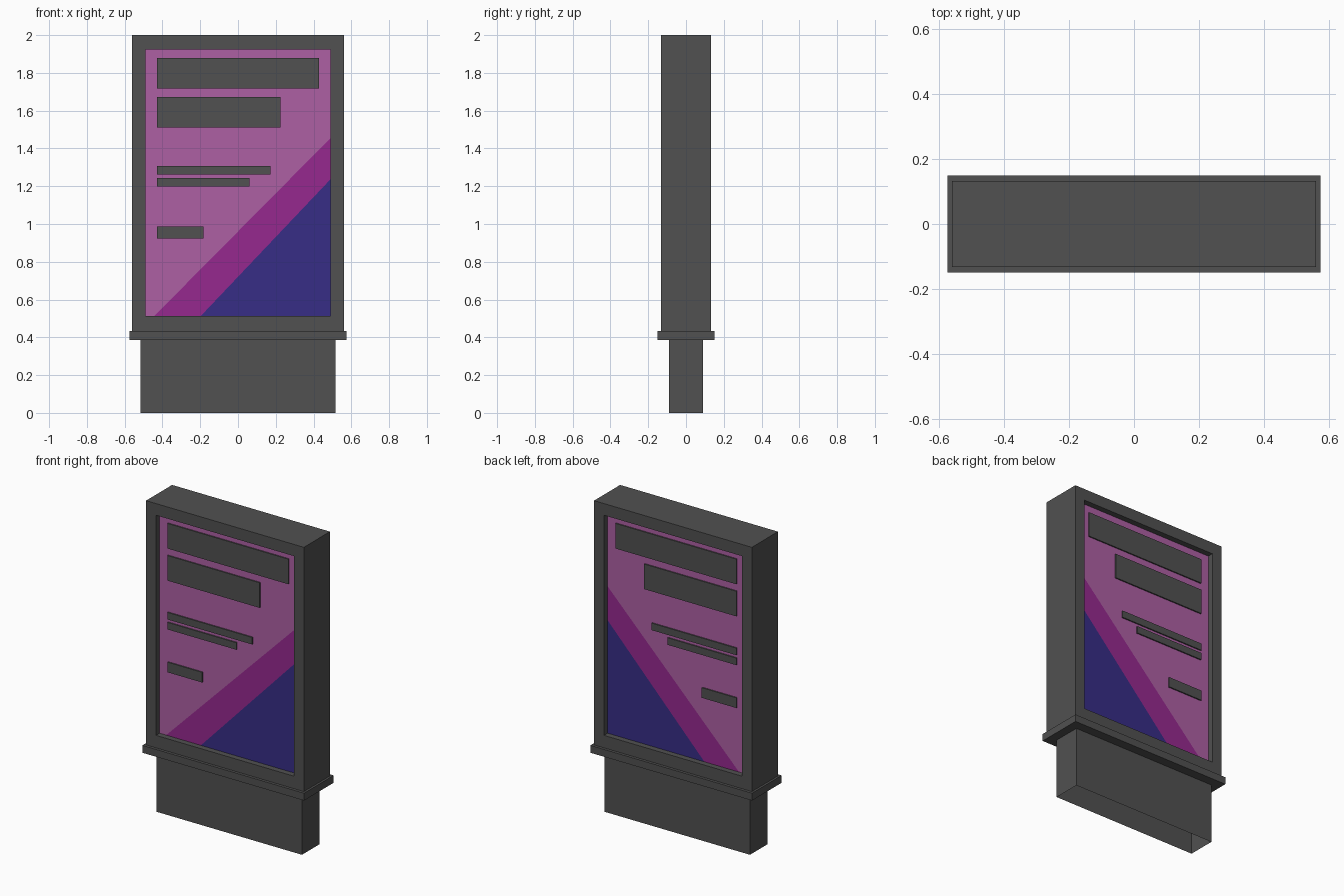
import bpy, bmesh
from mathutils import Vector

if "Cube" in bpy.data.objects:
    bpy.data.objects.remove(bpy.data.objects["Cube"])


def material(name, rgb):
    m = bpy.data.materials.new(name)
    m.diffuse_color = (*rgb, 1.0)
    m.use_nodes = True
    m.node_tree.nodes["Principled BSDF"].inputs["Base Color"].default_value = m.diffuse_color
    return m


GREY = material("charcoal grey", (0.082, 0.082, 0.082))
PINK = material("orchid pink", (0.42, 0.115, 0.37))
MAGENTA = material("magenta", (0.305, 0.022, 0.275))
BLUE = material("indigo blue", (0.038, 0.026, 0.24))


def finish(bm, name, mats):
    me = bpy.data.meshes.new(name)
    bm.to_mesh(me)
    bm.free()
    for m in mats:
        me.materials.append(m)
    ob = bpy.data.objects.new(name, me)
    bpy.context.collection.objects.link(ob)
    return ob


def box(x0, x1, y0, y1, z0, z1):
    bm = bmesh.new()
    bmesh.ops.create_cube(bm, size=1)
    for v in bm.verts:
        v.co = Vector((x1 if v.co.x > 0 else x0,
                       y1 if v.co.y > 0 else y0,
                       z1 if v.co.z > 0 else z0))
    return bm


# screen opening and its depth in the cabinet
SX, SZ0, SZ1 = 0.49, 0.513, 1.925
SCREEN_Y = 0.095

# base: hollow plinth, open underneath
bm = box(-0.517, 0.517, -0.09, 0.09, 0, 0.386)
bm.normal_update()
bmesh.ops.delete(bm, geom=[f for f in bm.faces if f.normal.z < -0.5], context='FACES_ONLY')
finish(bm, "base", [GREY])

# ledge between base and cabinet
finish(box(-0.574, 0.574, -0.15, 0.15, 0.386, 0.433), "ledge", [GREY])

# cabinet: box with a recessed opening on front and back
bm = box(-0.56, 0.56, -0.132, 0.132, 0.433, 2.0)
bm.normal_update()
sides = [f for f in bm.faces if abs(f.normal.y) > 0.5]
bmesh.ops.inset_individual(bm, faces=sides, thickness=0.07)
mid = (SZ0 + SZ1) / 2
for f in sides:
    for v in f.verts:
        v.co.x = SX if v.co.x > 0 else -SX
        v.co.z = SZ1 if v.co.z > mid else SZ0
floors = bmesh.ops.extrude_discrete_faces(bm, faces=sides)["faces"]
for f in floors:
    for v in f.verts:
        v.co.y = SCREEN_Y if v.co.y > 0 else -SCREEN_Y
# the screens take the place of the recess floors
bmesh.ops.delete(bm, geom=floors, context='FACES')
finish(bm, "cabinet", [GREY])

# diagonal colour borders on the poster: (x at bottom edge, z at right edge)
DIAGONALS = [(-0.443, 1.455), (-0.197, 1.237)]
# poster bars: x0, x1, z0, z1
BARS = [(-0.43, 0.43, 1.717, 1.878), (-0.43, 0.225, 1.511, 1.672),
        (-0.43, 0.173, 1.262, 1.307), (-0.43, 0.06, 1.198, 1.243),
        (-0.43, -0.183, 0.923, 0.988)]

for s, side in ((-1, "front"), (1, "back")):
    # poster panel cut along the diagonals
    bm = bmesh.new()
    corners = [(-SX, SZ0), (SX, SZ0), (SX, SZ1), (-SX, SZ1)]
    bm.faces.new([bm.verts.new((x, s * SCREEN_Y, z)) for x, z in corners[::-s]])
    planes = []
    for xb, zr in DIAGONALS:
        co = Vector((xb, 0, SZ0))
        no = Vector((zr - SZ0, 0, xb - SX))   # points to lower right
        planes.append((co, no))
        bmesh.ops.bisect_plane(bm, geom=bm.verts[:] + bm.edges[:] + bm.faces[:],
                               plane_co=co, plane_no=no)
    bm.normal_update()
    for f in bm.faces:
        c = f.calc_center_median()
        f.material_index = sum((c - co).dot(no) > 0 for co, no in planes)
        if f.normal.y * s < 0:
            f.normal_flip()
    finish(bm, side + "_poster", [PINK, MAGENTA, BLUE])

    # thin bars on the poster
    for i, (x0, x1, z0, z1) in enumerate(BARS):
        y = sorted((s * SCREEN_Y, s * (SCREEN_Y + 0.008)))
        finish(box(x0, x1, y[0], y[1], z0, z1), f"{side}_bar_{i + 1}", [GREY])
